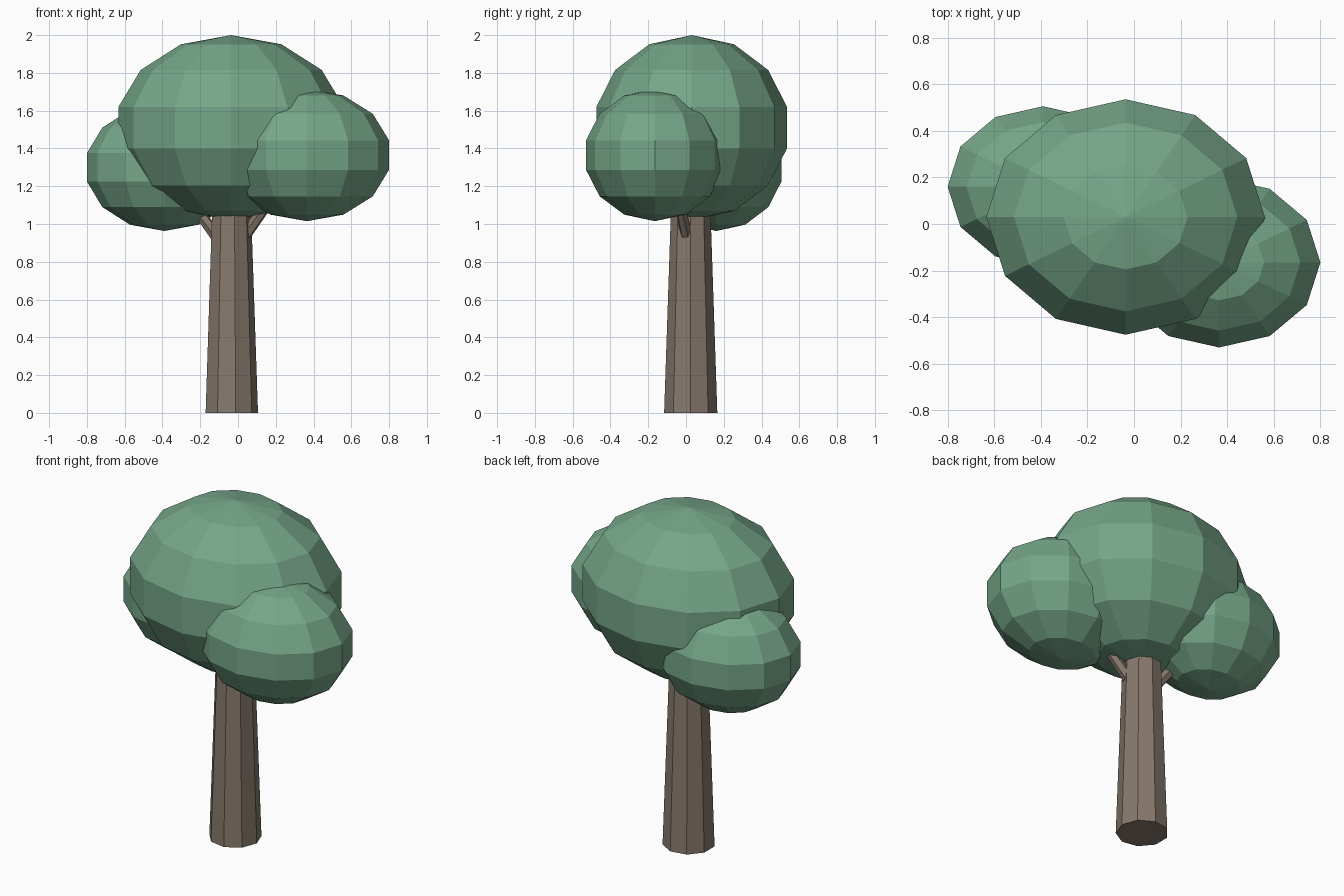
import bpy, bmesh, math
from mathutils import Matrix, Vector

if "Cube" in bpy.data.objects:
    bpy.data.objects.remove(bpy.data.objects["Cube"])


def material(name, rgb):
    m = bpy.data.materials.new(name)
    m.diffuse_color = (*rgb, 1)
    m.use_nodes = True
    m.node_tree.nodes["Principled BSDF"].inputs["Base Color"].default_value = m.diffuse_color
    return m


bark = material("bark", (0.24, 0.19, 0.15))
leaf = material("leaf", (0.18, 0.38, 0.25))


def finish(name, bm, mat):
    me = bpy.data.meshes.new(name)
    bm.to_mesh(me)
    bm.free()
    me.materials.append(mat)
    ob = bpy.data.objects.new(name, me)
    bpy.context.collection.objects.link(ob)
    return ob


def limb(name, start, end, r1, r2, sides):
    """Tapered faceted cylinder between two points."""
    a, b = Vector(start), Vector(end)
    d = b - a
    turn = d.to_track_quat('Z', 'Y').to_matrix().to_4x4() if d.xy.length > 1e-6 else Matrix()
    mat = Matrix.Translation((a + b) / 2) @ turn @ Matrix.Rotation(-math.pi / 2, 4, 'Z')
    bm = bmesh.new()
    bmesh.ops.create_cone(bm, cap_ends=True, segments=sides, radius1=r1,
                          radius2=r2, depth=d.length, matrix=mat)
    return finish(name, bm, bark)


def foliage(name, centre, radii):
    """Low-poly ellipsoid, 12 segments by 7 rings."""
    bm = bmesh.new()
    bmesh.ops.create_uvsphere(bm, u_segments=12, v_segments=7, radius=1,
                              matrix=Matrix.LocRotScale(Vector(centre), None, Vector(radii)))
    return finish(name, bm, leaf)


# Trunk and the two branches that carry the side clumps
limb("trunk", (-0.037, 0.025, 0), (-0.037, 0.025, 1.2), 0.143, 0.102, 9)
limb("right_branch", (0.0, 0.015, 0.89), (0.24, -0.06, 1.22), 0.035, 0.024, 6)
limb("left_branch", (-0.08, 0.03, 0.89), (-0.31, 0.11, 1.20), 0.035, 0.024, 6)

# Leaf clumps
foliage("main_canopy", (-0.036, 0.03, 1.51), (0.613, 0.518, 0.49))
foliage("right_canopy", (0.365, -0.165, 1.365), (0.446, 0.374, 0.35))
foliage("left_canopy", (-0.39, 0.16, 1.30), (0.42, 0.354, 0.337))
